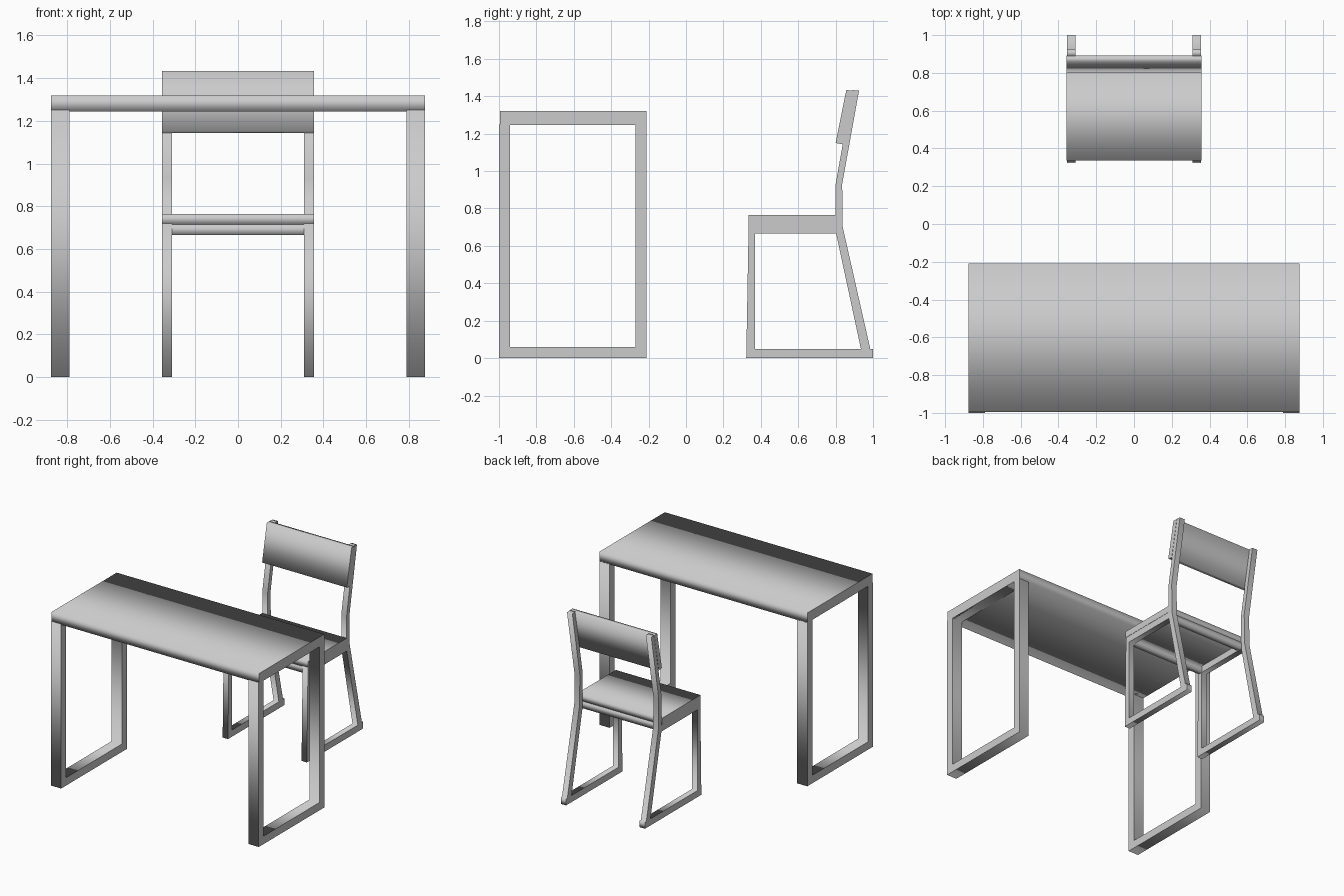
import bpy
from mathutils import Matrix

if "Cube" in bpy.data.objects:
    bpy.data.objects.remove(bpy.data.objects["Cube"])

# local x -> world y, local y -> world z, local z -> world x
SIDE = Matrix(((0, 0, 1, 0), (1, 0, 0, 0), (0, 1, 0, 0), (0, 0, 0, 1)))


def side_profile(name, loops, x0, x1):
    """Side (y, z) outline, with optional holes, extruded from x0 to x1."""
    curve = bpy.data.curves.new(name + "_outline", 'CURVE')
    curve.dimensions = '2D'
    curve.fill_mode = 'BOTH'
    curve.extrude = (x1 - x0) / 2
    for pts in loops:
        s = curve.splines.new('POLY')
        s.points.add(len(pts) - 1)
        for p, (y, z) in zip(s.points, pts):
            p.co = (y, z, 0, 1)
        s.use_cyclic_u = True
    tmp = bpy.data.objects.new(name + "_outline", curve)
    bpy.context.collection.objects.link(tmp)
    bpy.context.view_layer.update()
    deps = bpy.context.evaluated_depsgraph_get()
    mesh = bpy.data.meshes.new_from_object(tmp.evaluated_get(deps))
    bpy.data.objects.remove(tmp)
    mesh.transform(Matrix.Translation(((x0 + x1) / 2, 0, 0)) @ SIDE)
    mesh.name = name
    ob = bpy.data.objects.new(name, mesh)
    bpy.context.collection.objects.link(ob)
    return ob


def rect(y0, y1, z0, z1):
    return [(y0, z0), (y1, z0), (y1, z1), (y0, z1)]


def pair(name, loops, inner, outer):
    side_profile(name + "_left", loops, -outer, -inner)
    side_profile(name + "_right", loops, inner, outer)


# Desk: slab top on two closed leg frames
side_profile("desk_top", [rect(-0.995, -0.21, 1.245, 1.32)], -0.875, 0.875)
pair("desk_leg_frame",
     [rect(-1, -0.21, 0, 1.25), rect(-0.94, -0.27, 0.06, 1.245)], 0.79, 0.875)

# Chair side frames: floor runner, legs, seat rail and bent back post
outer = [(0.322, 0), (1.0, 0), (1.0, 0.05), (0.985, 0.05), (0.838, 0.70),
         (0.835, 0.93), (0.925, 1.43), (0.89, 1.433), (0.80, 0.93),
         (0.80, 0.72), (0.335, 0.72)]
hole = [(0.37, 0.05), (0.935, 0.05), (0.803, 0.665), (0.37, 0.665)]
pair("chair_side_frame", [outer, hole], 0.31, 0.355)

# Seat board and the cross rails beneath it
side_profile("seat", [rect(0.335, 0.80, 0.715, 0.765)], -0.357, 0.357)
side_profile("front_seat_rail", [rect(0.337, 0.375, 0.665, 0.717)], -0.311, 0.311)
side_profile("back_seat_rail", [rect(0.765, 0.803, 0.665, 0.717)], -0.311, 0.311)

# Tilted backrest board in front of the posts
side_profile("backrest", [[(0.80, 1.15), (0.838, 1.143), (0.892, 1.43), (0.857, 1.433)]],
             -0.357, 0.357)
